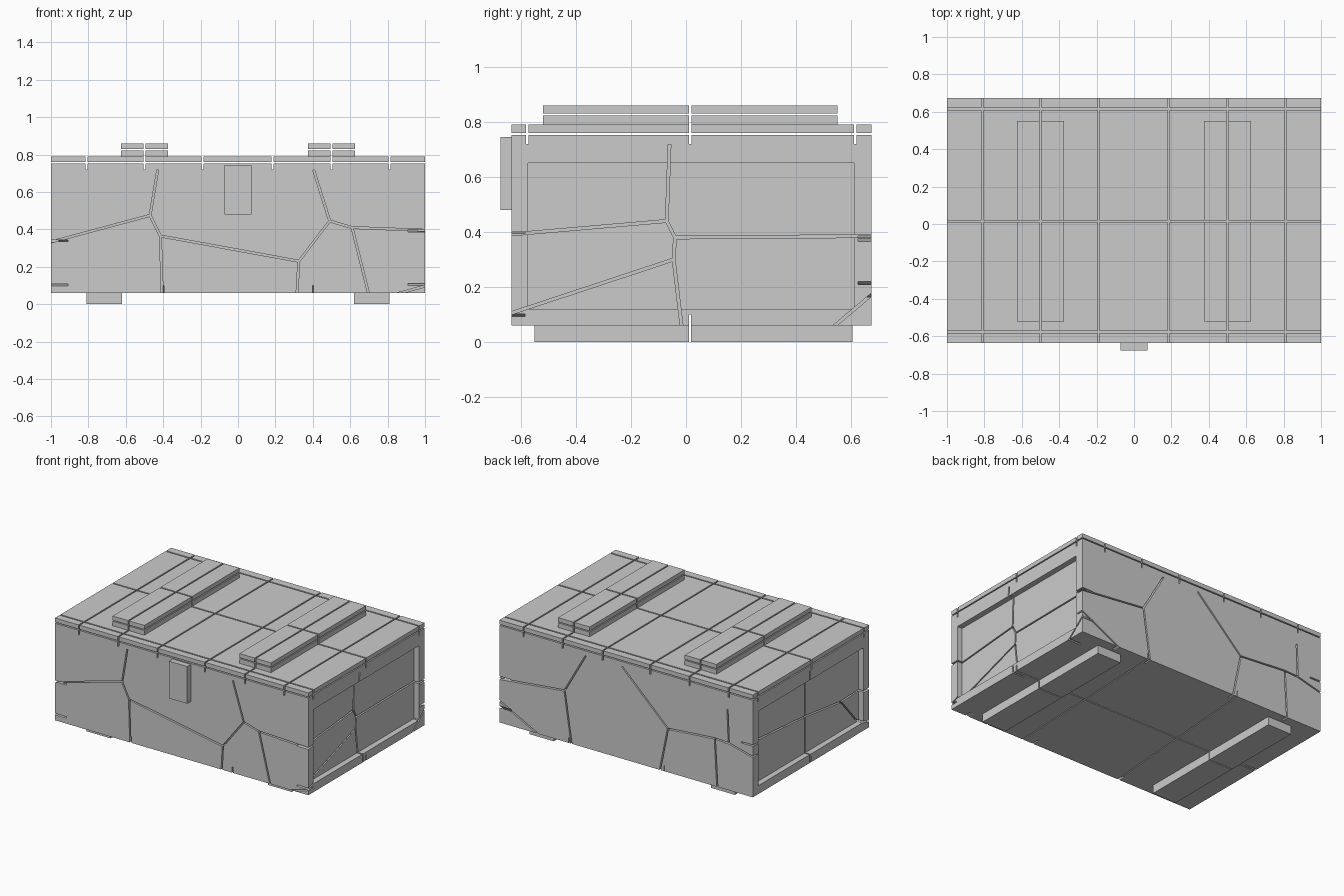
import bpy, bmesh
from mathutils import Vector, Matrix

if "Cube" in bpy.data.objects:
    bpy.data.objects.remove(bpy.data.objects["Cube"])

grey = bpy.data.materials.new("grey_wood")
grey.use_nodes = True
GREY = (0.6, 0.6, 0.6, 1)
grey.diffuse_color = GREY
grey.node_tree.nodes["Principled BSDF"].inputs["Base Color"].default_value = GREY


def add_box(bm, lo, hi):
    lo, hi = Vector(lo), Vector(hi)
    mat = Matrix.Translation((lo + hi) / 2) @ Matrix.Diagonal((*(hi - lo), 1))
    bmesh.ops.create_cube(bm, size=1, matrix=mat)


def finish(name, bm, cutter=False):
    mesh = bpy.data.meshes.new(name)
    bm.to_mesh(mesh)
    bm.free()
    mesh.materials.append(grey)
    ob = bpy.data.objects.new(name, mesh)
    bpy.context.collection.objects.link(ob)
    if cutter:
        ob.hide_render = True
        ob.hide_viewport = True
        ob.display_type = 'WIRE'
    return ob


def box(name, lo, hi, *cutters):
    bm = bmesh.new()
    add_box(bm, lo, hi)
    ob = finish(name, bm)
    for c in cutters:
        mod = ob.modifiers.new("cut", 'BOOLEAN')
        mod.operation = 'DIFFERENCE'
        mod.solver = 'EXACT'
        mod.use_self = True
        mod.object = c
    return ob


def add_crack(bm, paths, to3d, normal, depth, width=0.01):
    """Thin slots along polylines on a face, sunk along its normal."""
    n = Vector(normal)
    for path in paths:
        pts = [Vector(to3d(*p)) for p in path]
        for a, b in zip(pts, pts[1:]):
            d = (b - a).normalized()
            side = n.cross(d)
            frame = Matrix((d, side, n)).transposed().to_4x4()
            mid = (a + b) / 2 + n * (0.02 - depth) / 2
            size = Matrix.Diagonal(((b - a).length + width / 2, width, depth + 0.02, 1))
            bmesh.ops.create_cube(bm, size=1, matrix=Matrix.Translation(mid) @ frame @ size)


# Plank grid slots, cut through the lid and into the body
bm = bmesh.new()
for x in (-0.81, -0.5, -0.19, 0.185, 0.5, 0.81):
    add_box(bm, (x - 0.005, -0.8, 0.72), (x + 0.005, 0.8, 0.9))
for y in (-0.577, 0.015, 0.615):
    add_box(bm, (-1.1, y - 0.005, 0.719), (1.1, y + 0.005, 0.91))
grid = finish("plank_grid_cutter", bm, True)

# Recessed panels on both ends
bm = bmesh.new()
for s in (-1, 1):
    xs = sorted((s * 0.96, s * 1.1))
    add_box(bm, (xs[0], -0.575, 0.12), (xs[1], 0.61, 0.65))
recess = finish("end_recess_cutter", bm, True)

# Cracks on each side
front = [
    [(-1.01, 0.33), (-0.47, 0.475), (-0.43, 0.715)],
    [(-0.47, 0.475), (-0.415, 0.365), (-0.405, 0.05)],
    [(-0.415, 0.365), (0.325, 0.23), (0.315, 0.05)],
    [(0.325, 0.23), (0.49, 0.445), (0.405, 0.715)],
    [(0.49, 0.445), (0.61, 0.41), (1.01, 0.395)],
    [(0.61, 0.41), (0.7, 0.05)], [(0.83, 0.05), (1.01, 0.1)],
]
back = [
    [(1.01, 0.37), (0.486, 0.425), (0.32, 0.715)],
    [(0.486, 0.425), (0.43, 0.05)], [(1.01, 0.22), (0.68, 0.05)],
    [(0.03, 0.715), (-0.33, 0.37), (-0.265, 0.05)],
    [(-0.33, 0.37), (-0.7, 0.4), (-0.81, 0.395), (-1.01, 0.345)],
    [(-0.81, 0.395), (-0.8, 0.63)], [(-0.7, 0.4), (-0.72, 0.05)],
]
left_end = [
    [(-0.65, 0.39), (-0.07, 0.44), (-0.06, 0.715)],
    [(-0.07, 0.44), (-0.04, 0.38), (0.69, 0.385)],
    [(-0.04, 0.38), (-0.045, 0.3), (-0.65, 0.1)],
    [(-0.045, 0.3), (-0.015, 0.05)], [(0.53, 0.05), (0.69, 0.185)],
]
right_end = [
    [(0.03, 0.715), (0.03, 0.38), (0.03, 0.05)], [(0.69, 0.43), (0.03, 0.38)],
    [(0.03, 0.38), (-0.375, 0.33), (-0.65, 0.34)],
    [(-0.375, 0.33), (-0.555, 0.125), (-0.65, 0.1)],
]
bottom = [[(-1.01, 0.015), (1.01, 0.015)], [(0.4, -0.65), (0.45, 0.69)],
          [(-0.4, -0.65), (-0.3, 0.69)]]
bm = bmesh.new()
add_crack(bm, front, lambda u, v: (u, -0.635, v), (0, -1, 0), 0.05)
add_crack(bm, back, lambda u, v: (u, 0.675, v), (0, 1, 0), 0.05)
add_crack(bm, left_end, lambda u, v: (1, u, v), (1, 0, 0), 0.09)
add_crack(bm, right_end, lambda u, v: (-1, u, v), (-1, 0, 0), 0.09)
add_crack(bm, bottom, lambda u, v: (u, v, 0.06), (0, 0, -1), 0.04, 0.007)
cracks = finish("crack_cutter", bm, True)

# Crate body and lid
box("crate_body", (-1, -0.635, 0.06), (1, 0.675, 0.752), recess, cracks, grid)
box("lid_planks", (-1, -0.635, 0.76), (1, 0.675, 0.79), grid)

# Two-layer battens on the lid and runners below
for side, s in (("right", -1), ("left", 1)):
    x0, x1 = sorted((s * 0.375, s * 0.625))
    box(side + "_lower_batten", (x0, -0.52, 0.79), (x1, 0.55, 0.823), grid)
    box(side + "_upper_batten", (x0, -0.52, 0.83), (x1, 0.55, 0.86), grid)
    x0, x1 = sorted((s * 0.62, s * 0.81))
    box(side + "_front_runner", (x0, -0.55, 0), (x1, 0.01, 0.06))
    box(side + "_back_runner", (x0, 0.018, 0), (x1, 0.605, 0.06))

# Front latch
box("latch", (-0.072, -0.675, 0.48), (0.072, -0.635, 0.745))
